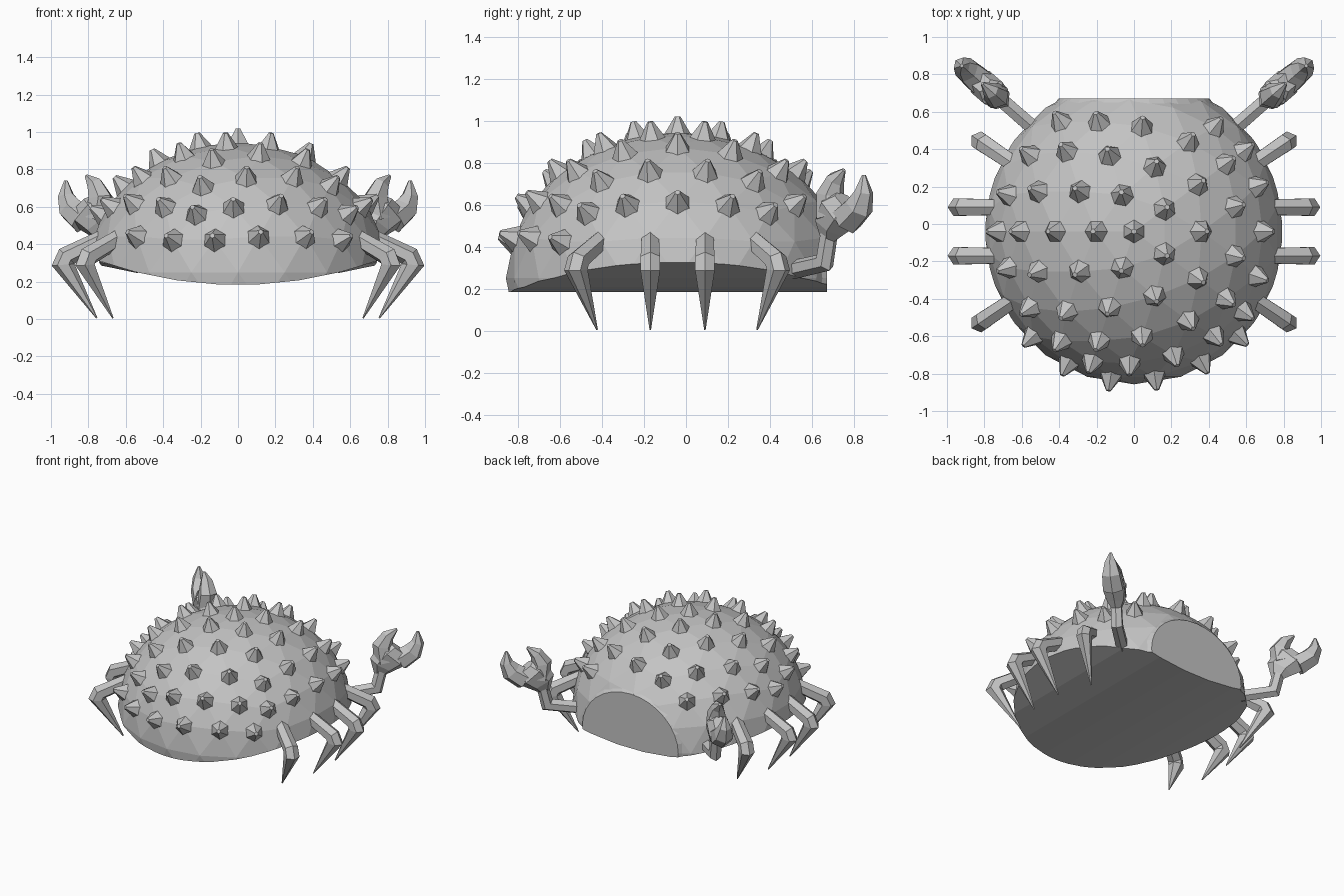
import bpy, bmesh
from math import radians, cos, sin, pi
from mathutils import Vector, Matrix

old = bpy.data.objects.get("Cube")
if old:
    bpy.data.objects.remove(old, do_unlink=True)

grey = bpy.data.materials.new("shell_grey")
grey.use_nodes = True
colour = (0.55, 0.55, 0.55, 1)
grey.diffuse_color = colour
grey.node_tree.nodes["Principled BSDF"].inputs["Base Color"].default_value = colour


def finish(name, bm):
    bmesh.ops.recalc_face_normals(bm, faces=bm.faces[:])
    mesh = bpy.data.meshes.new(name)
    bm.to_mesh(mesh)
    bm.free()
    mesh.materials.append(grey)
    bpy.context.collection.objects.link(bpy.data.objects.new(name, mesh))


def add_tube(bm, origin, angle, path, side, flat=1.0, sides=6):
    """Tapered tube through (reach, height, radius) points in one upright plane."""
    d = Vector((cos(radians(angle)), sin(radians(angle)), 0))
    n = d.cross(Vector((0, 0, 1)))
    base = Vector((*origin, 0))
    pts = [base + d * s + Vector((0, 0, z)) for s, z, r in path]
    steps = [(b - a).normalized() for a, b in zip(pts, pts[1:])]
    rings = []
    for i, p in enumerate(pts):
        before, after = steps[max(i - 1, 0)], steps[min(i, len(steps) - 1)]
        t = (before + after).normalized()
        b = t.cross(n)
        r = path[i][2]
        mitre = min(1.2, 1 / max(t.dot(after), 0.1))
        ring = []
        for k in range(sides):
            a = 2 * pi * k / sides
            v = p + b * (r * mitre * cos(a)) + n * (r * flat * sin(a))
            ring.append(bm.verts.new((v.x * side, v.y, v.z)))
        rings.append(ring)
    for lo, hi in zip(rings, rings[1:]):
        for k in range(sides):
            j = (k + 1) % sides
            bm.faces.new((lo[k], lo[j], hi[j], hi[k]))
    bm.faces.new(rings[0])
    bm.faces.new(rings[-1])


def slice_off(bm, point, normal):
    bmesh.ops.bisect_plane(bm, geom=bm.verts[:] + bm.edges[:] + bm.faces[:],
                           plane_co=point, plane_no=normal, clear_outer=True)
    rim = [e for e in bm.edges if e.is_boundary]
    if rim:
        bmesh.ops.edgeloop_fill(bm, edges=rim)


def trim_underside(bm):
    """Gently curved underside, cut as a row of flat strips."""
    curve = 0.23
    for t in (0, 0.22, -0.22, 0.44, -0.44, 0.66, -0.66):
        slice_off(bm, (t, 0, 0.185 + curve * t * t), (2 * curve * t, 0, -1))


# Faceted domed shell with a flat back
centre = Vector((0, -0.04, 0.25))
size = Vector((0.808, 0.817, 0.695))
shell = bmesh.new()
bmesh.ops.create_icosphere(shell, subdivisions=3, radius=1,
                           matrix=Matrix.Rotation(pi, 4, 'Z'))
units = [v.co.normalized() for v in shell.verts]
for v in shell.verts:
    v.co = v.co * size + centre
slice_off(shell, (0, 0.665, 0), (0, 1, 0))
trim_underside(shell)
finish("shell", shell)

# Round plate closing the back
plate = bmesh.new()
bmesh.ops.create_cone(plate, cap_ends=True, segments=32, radius1=0.57, radius2=0.5,
                      depth=0.07, matrix=Matrix.Rotation(-pi / 2, 4, 'X'))
for v in plate.verts:
    v.co = Vector((v.co.x * size.x, v.co.y + 0.635, v.co.z * size.z + centre.z))
trim_underside(plate)
finish("back_plate", plate)

# Blunt spikes on the shell's corners, with an extra low row at the front
spikes = bmesh.new()
for u in units:
    front_row = u.z > 0.1 and u.y < -0.62
    upper = u.z > 0.4 and u.y < 0.73
    if not (front_row or upper):
        continue
    n = Vector((u.x / size.x, u.y / size.y, u.z / size.z)).normalized()
    place = Matrix.Translation(u * size + centre + n * 0.024)
    turn = n.to_track_quat('Z', 'Y').to_matrix().to_4x4()
    bmesh.ops.create_cone(spikes, cap_ends=True, segments=6, radius1=0.073,
                          radius2=0.014, depth=0.1, matrix=place @ turn)
finish("shell_spikes", spikes)

# Walking legs, claw arms and claws on both sides
LEGS = {
    "front_leg": ((0.59, -0.37), -34),
    "front_middle_leg": ((0.66, -0.17), 0),
    "back_middle_leg": ((0.66, 0.09), 0),
    "back_leg": ((0.59, 0.285), 34),
}
LEG_PATH = [(0, 0.46, 0.046), (0.255, 0.335, 0.053), (0.275, 0.29, 0.054), (0.095, 0.005, 0.004)]
ARM_PATH = [(-0.17, 0.29, 0.045), (0.06, 0.325, 0.044), (0.1, 0.49, 0.042)]
PALM_PATH = [(0.08, 0.43, 0.04), (0.1, 0.5, 0.095), (0.17, 0.57, 0.125), (0.21, 0.62, 0.07)]
INNER_FINGER = [(0.12, 0.54, 0.08), (0.1, 0.65, 0.066), (0.14, 0.72, 0.045), (0.2, 0.765, 0.01)]
OUTER_FINGER = [(0.22, 0.53, 0.08), (0.31, 0.59, 0.07), (0.345, 0.66, 0.045), (0.345, 0.74, 0.01)]
SHOULDER, ARM_ANGLE = (0.66, 0.62), 41

for side, label in ((1, "left"), (-1, "right")):
    for name, (origin, angle) in LEGS.items():
        leg = bmesh.new()
        add_tube(leg, origin, angle, LEG_PATH, side)
        finish(f"{label}_{name}", leg)
    arm = bmesh.new()
    add_tube(arm, SHOULDER, ARM_ANGLE, ARM_PATH, side)
    finish(f"{label}_claw_arm", arm)
    claw = bmesh.new()
    add_tube(claw, SHOULDER, ARM_ANGLE, PALM_PATH, side, flat=0.7)
    for finger in (INNER_FINGER, OUTER_FINGER):
        add_tube(claw, SHOULDER, ARM_ANGLE, finger, side)
    finish(f"{label}_claw", claw)
